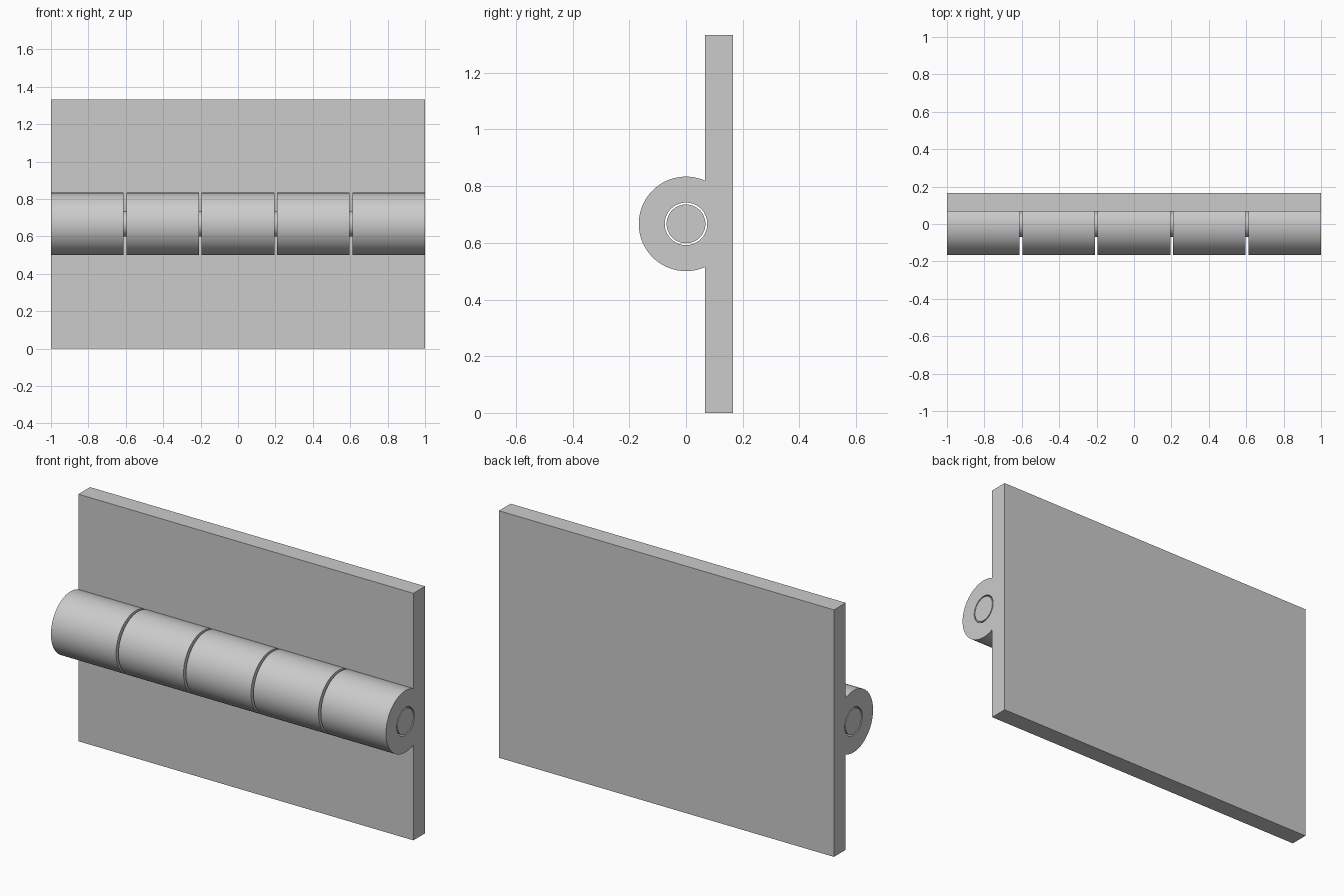
import bpy, bmesh, math

if "Cube" in bpy.data.objects:
    bpy.data.objects.remove(bpy.data.objects["Cube"])

AXIS_Z = 0.667          # hinge axis height (y = 0)
R = 0.1667              # knuckle radius
FACE_Y = 0.067          # front face of the plate
BORE_R, PIN_R = 0.075, 0.0685
COUNT, GAP = 5, 0.014
LENGTH = (2 - GAP * (COUNT - 1)) / COUNT


def extrude_x(name, profile, x0, x1):
    """Solid made by sweeping a (y, z) outline from x0 to x1."""
    bm = bmesh.new()
    face = bm.faces.new([bm.verts.new((x0, y, z)) for y, z in profile])
    res = bmesh.ops.extrude_face_region(bm, geom=[face])
    verts = [g for g in res["geom"] if isinstance(g, bmesh.types.BMVert)]
    bmesh.ops.translate(bm, verts=verts, vec=(x1 - x0, 0, 0))
    bmesh.ops.recalc_face_normals(bm, faces=bm.faces)
    mesh = bpy.data.meshes.new(name)
    bm.to_mesh(mesh)
    bm.free()
    obj = bpy.data.objects.new(name, mesh)
    bpy.context.collection.objects.link(obj)
    return obj


def circle(r, n=96):
    return [(r * math.cos(2 * math.pi * i / n), AXIS_Z + r * math.sin(2 * math.pi * i / n))
            for i in range(n)]


def apply_boolean(target, tool, operation):
    mod = target.modifiers.new(operation.title(), 'BOOLEAN')
    mod.operation, mod.solver, mod.object = operation, 'EXACT', tool
    bpy.context.view_layer.objects.active = target
    bpy.ops.object.modifier_apply(modifier=mod.name)
    bpy.data.objects.remove(tool)


def smooth(obj):
    bpy.ops.object.select_all(action='DESELECT')
    obj.select_set(True)
    bpy.context.view_layer.objects.active = obj
    bpy.ops.object.shade_smooth_by_angle(angle=math.radians(30))


# Flat back plate
plate = extrude_x("hinge_plate", [(FACE_Y, 0), (R, 0), (R, 1.333), (FACE_Y, 1.333)], -1, 1)

# Knuckle outline: round front, with a short root sunk into the plate
a0 = math.acos(FACE_Y / R)
arc = [a0 + (2 * math.pi - 2 * a0) * i / 64 for i in range(65)]
outline = [(R * math.cos(a), AXIS_Z + R * math.sin(a)) for a in arc]
half = R * math.sin(a0)
outline += [(0.11, AXIS_Z - half), (0.11, AXIS_Z + half)]

# Five knuckles with narrow gaps, joined to the plate
for i in range(COUNT):
    x0 = -1 + i * (LENGTH + GAP)
    apply_boolean(plate, extrude_x("knuckle", outline, x0, x0 + LENGTH), 'UNION')

# Bore through the knuckles
apply_boolean(plate, extrude_x("bore_cutter", circle(BORE_R), -1.2, 1.2), 'DIFFERENCE')
smooth(plate)

# Loose pin inside the bore
smooth(extrude_x("hinge_pin", circle(PIN_R), -1, 1))
